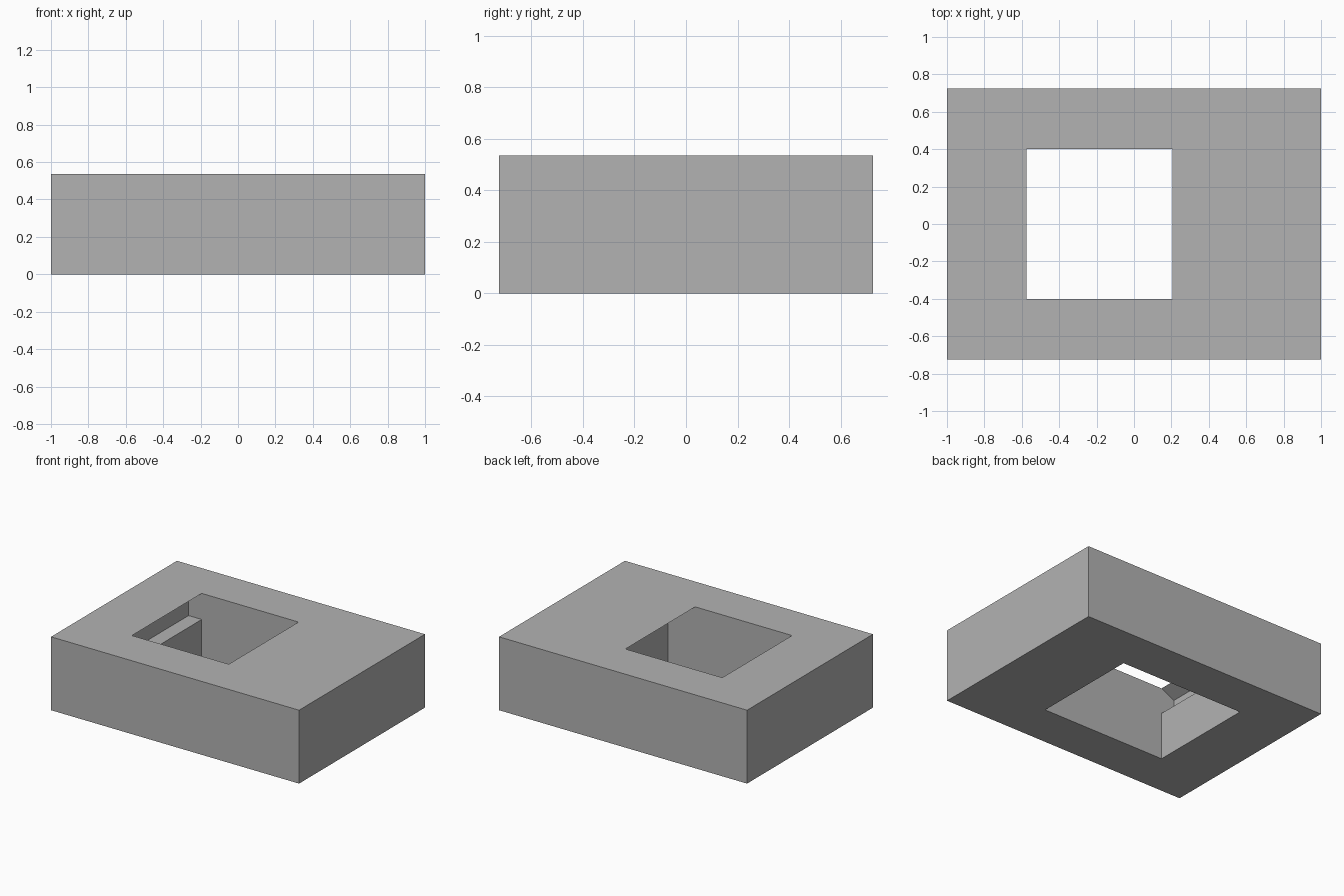
import bpy
import bmesh

cube = bpy.data.objects.get("Cube")
if cube:
    bpy.data.objects.remove(cube, do_unlink=True)

LENGTH, WIDTH, HEIGHT = 2.0, 1.45, 0.535

# Plain grey material
grey = bpy.data.materials.new("plain_grey")
grey.use_nodes = True
colour = (0.45, 0.45, 0.45, 1.0)
grey.diffuse_color = colour
grey.node_tree.nodes["Principled BSDF"].inputs["Base Color"].default_value = colour


def prism(name, profile, half_width):
    """Extrude an x-z profile along y, centred on y = 0."""
    bm = bmesh.new()
    face = bm.faces.new([bm.verts.new((x, -half_width, z)) for x, z in profile])
    extruded = bmesh.ops.extrude_face_region(bm, geom=[face])["geom"]
    moved = [v for v in extruded if isinstance(v, bmesh.types.BMVert)]
    bmesh.ops.translate(bm, verts=moved, vec=(0, 2 * half_width, 0))
    bmesh.ops.recalc_face_normals(bm, faces=bm.faces)
    mesh = bpy.data.meshes.new(name)
    bm.to_mesh(mesh)
    bm.free()
    mesh.materials.append(grey)
    obj = bpy.data.objects.new(name, mesh)
    bpy.context.collection.objects.link(obj)
    return obj


# Solid block
half = LENGTH / 2
block = prism("socket_block",
              [(-half, 0), (half, 0), (half, HEIGHT), (-half, HEIGHT)], WIDTH / 2)

# Through hole with a wide pocket on one side, a small notch on the other,
# and a sloped catch above each
left, right, catch = -0.574, 0.207, 0.427
notch, ledge = -0.68, 0.345
cutter = prism("socket_cutter", [
    (left, -0.1), (catch, -0.1), (catch, 0.425), (right, HEIGHT),
    (right, 0.65), (left, 0.65), (left, HEIGHT),
    (notch, 0.482), (notch, ledge), (left, ledge)], 0.402)
cutter.hide_render = True

# Cut the socket and keep only the finished block
cut = block.modifiers.new("socket_cut", "BOOLEAN")
cut.operation = "DIFFERENCE"
cut.solver = "EXACT"
cut.object = cutter
bpy.context.view_layer.objects.active = block
bpy.ops.object.modifier_apply(modifier=cut.name)
bpy.data.objects.remove(cutter, do_unlink=True)
